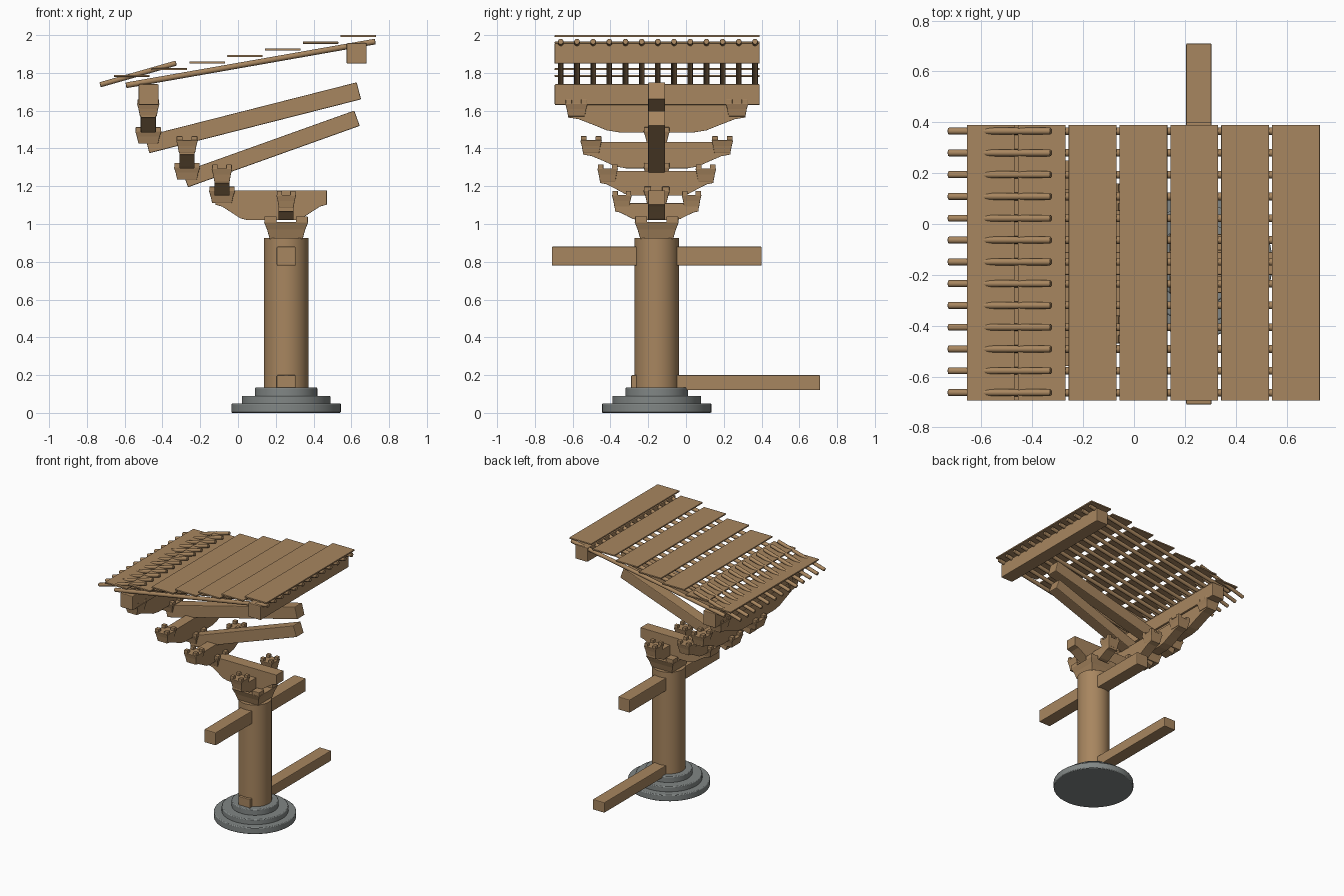
import bpy
import bmesh
import math
from mathutils import Matrix, Vector

cube = bpy.data.objects.get("Cube")
if cube:
    bpy.data.objects.remove(cube, do_unlink=True)


def make_material(name, rgb):
    mat = bpy.data.materials.new(name)
    mat.use_nodes = True
    mat.diffuse_color = (*rgb, 1)
    bsdf = mat.node_tree.nodes["Principled BSDF"]
    bsdf.inputs["Base Color"].default_value = (*rgb, 1)
    bsdf.inputs["Roughness"].default_value = 0.8
    return mat


WOOD = make_material("warm_wood", (0.39, 0.238, 0.115))
STONE = make_material("grey_stone", (0.22, 0.24, 0.235))
CX, CY = 0.255, -0.155      # column axis
ROOF_Y = -0.1525            # middle of the roof
ROOF_W = 1.085


def finish(name, bm, mat, bevel=0.0, smooth=False):
    bmesh.ops.recalc_face_normals(bm, faces=bm.faces)
    mesh = bpy.data.meshes.new(name)
    bm.to_mesh(mesh)
    bm.free()
    mesh.materials.append(mat)
    obj = bpy.data.objects.new(name, mesh)
    bpy.context.collection.objects.link(obj)
    if bevel:
        mod = obj.modifiers.new("soft_edges", "BEVEL")
        mod.width = bevel
        mod.segments = 2
        mod.limit_method = "ANGLE"
    if smooth:
        bpy.ops.object.select_all(action="DESELECT")
        obj.select_set(True)
        bpy.context.view_layer.objects.active = obj
        bpy.ops.object.shade_smooth_by_angle(angle=math.radians(40))
    return obj


def add_box(bm, centre, size):
    matrix = Matrix.Translation(centre) @ Matrix.Diagonal((*size, 1))
    bmesh.ops.create_cube(bm, size=1, matrix=matrix)


def box(name, centre, size, bevel=0.005):
    bm = bmesh.new()
    add_box(bm, centre, size)
    return finish(name, bm, WOOD, bevel)


def disc(name, radius, z0, z1, mat, bevel=0.0):
    bm = bmesh.new()
    bmesh.ops.create_cone(bm, cap_ends=True, segments=48, radius1=radius, radius2=radius,
                          depth=z1 - z0, matrix=Matrix.Translation((CX, CY, (z0 + z1) / 2)))
    return finish(name, bm, mat, bevel, smooth=True)


def slanted_arm(name, start, end, thick):
    a, b = Vector((start[0], CY, start[1])), Vector((end[0], CY, end[1]))
    d = b - a
    obj = box(name, (0, 0, 0), (d.length, 0.09, thick))
    obj.location = (a + b) / 2
    obj.rotation_euler.y = -math.atan2(d.z, d.x)


def rafter(name, start, end, y, radius):
    a, b = Vector((start[0], y, start[1])), Vector((end[0], y, end[1]))
    d = b - a
    matrix = Matrix.Translation((a + b) / 2) @ d.to_track_quat("Z", "Y").to_matrix().to_4x4()
    bm = bmesh.new()
    bmesh.ops.create_cone(bm, cap_ends=True, segments=16, radius1=radius, radius2=radius,
                          depth=d.length, matrix=matrix)
    finish(name, bm, WOOD, 0.003, smooth=True)


def bearing_block(name, x, y, z, top, height):
    """Flared block with four corner lugs around a cross-shaped seat."""
    bm = bmesh.new()
    rings = []
    for width, level in ((0.74, 0), (0.86, 0.42), (1, 0.76), (0, 0)):
        if not width:
            break
        h = top * width / 2
        rings.append([bm.verts.new((x + sx * h, y + sy * h, z + level * height))
                      for sx, sy in ((-1, -1), (1, -1), (1, 1), (-1, 1))])
    bm.faces.new(rings[0])
    bm.faces.new(rings[-1])
    for low, high in zip(rings, rings[1:]):
        for i in range(4):
            j = (i + 1) % 4
            bm.faces.new((low[i], low[j], high[j], high[i]))
    lug = top * 0.27
    offset = top / 2 - lug / 2 - 0.003
    for sx in (-1, 1):
        for sy in (-1, 1):
            add_box(bm, (x + sx * offset, y + sy * offset, z + height * 0.85),
                    (lug, lug, height * 0.3))
    finish(name, bm, WOOD, 0.003)


def bracket_arm(name, centre, half, z0, z1, width, along_x=False):
    """Boat-shaped arm: square ends with an undercut sweeping to a flat base."""
    side = ((1, 1), (1, 0.52), (0.88, 0.46), (0.72, 0.27), (0.56, 0.07), (0.42, 0))
    profile = [(s * half, z0 + t * (z1 - z0)) for s, t in side]
    profile += [(-u, z) for u, z in reversed(profile)]
    bm = bmesh.new()
    verts = []
    for u, z in profile:
        p = (u, -width / 2, z) if along_x else (-width / 2, u, z)
        verts.append(bm.verts.new((p[0] + centre[0], p[1] + centre[1], p[2])))
    face = bm.faces.new(verts)
    ext = bmesh.ops.extrude_face_region(bm, geom=[face])
    shift = (0, width, 0) if along_x else (width, 0, 0)
    bmesh.ops.translate(bm, vec=shift,
                        verts=[v for v in ext["geom"] if isinstance(v, bmesh.types.BMVert)])
    finish(name, bm, WOOD, 0.002)


# Stepped stone footing and column
disc("footing_lower", 0.29, 0, 0.05, STONE, 0.006)
disc("footing_middle", 0.235, 0.045, 0.09, STONE, 0.006)
disc("footing_upper", 0.165, 0.085, 0.135, STONE, 0.006)
disc("column", 0.118, 0.13, 0.925, WOOD)

# Tie beams through the column
box("upper_tie_beam", (CX, -0.155, 0.83), (0.1, 1.11, 0.1))
box("lower_tie_beam", (CX, 0.21, 0.16), (0.1, 1.0, 0.08))

# Column head and the long cantilever arm
bearing_block("column_head_block", CX, CY, 0.92, 0.235, 0.12)
bracket_arm("cantilever_arm", (0.175, CY), 0.295, 1.02, 1.178, 0.09, along_x=True)

# Cross arms with a block on each end: x, half length, bottom, top, block width, block base
tiers = (
    (CX, 0.222, 1.02, 1.11, 0.105, 1.085),
    (-0.085, 0.3, 1.15, 1.28, 0.11, 1.225),
    (-0.27, 0.39, 1.295, 1.435, 0.115, 1.375),
    (-0.475, 0.47, 1.485, 1.637, 0.12, 1.57),
)
for n, (x, half, z0, z1, top, base) in enumerate(tiers, 1):
    bracket_arm(f"cross_arm_{n}", (x, CY), half, z0, z1, 0.08)
    for sign, label in ((-1, "front"), (1, "back")):
        y = CY + sign * (half + 0.015 - top / 2)
        bearing_block(f"arm_block_{n}_{label}", x, y, base, top, 0.09)

# Blocks that carry the cross arms
for n, (x, z) in enumerate(((-0.085, 1.11), (-0.27, 1.235), (-0.475, 1.425)), 1):
    bearing_block(f"carrier_block_{n}", x, CY, z, 0.14, 0.088)

# Slanted lever arms
slanted_arm("lower_lever_arm", (-0.279, 1.235), (0.63, 1.56), 0.086)
slanted_arm("upper_lever_arm", (-0.481, 1.42), (0.64, 1.705), 0.093)

# Purlins
box("eave_purlin", (-0.473, ROOF_Y, 1.685), (0.105, ROOF_W, 0.11))
box("inner_purlin", (0.628, ROOF_Y, 1.903), (0.105, ROOF_W, 0.108))

# Round rafters and the short flying rafters over the eave
for i in range(13):
    y = -0.663 + i * 0.0857
    rafter(f"rafter_{i + 1}", (-0.593, 1.734), (0.727, 1.966), y, 0.015)
    rafter(f"flying_rafter_{i + 1}", (-0.73, 1.737), (-0.327, 1.852), y, 0.0135)

# Stepped roof boards
for i in range(7):
    box(f"roof_board_{i + 1}", (-0.563 + i * 0.2, ROOF_Y, 1.7845 + i * 0.035),
        (0.188, ROOF_W, 0.011), 0.002)
